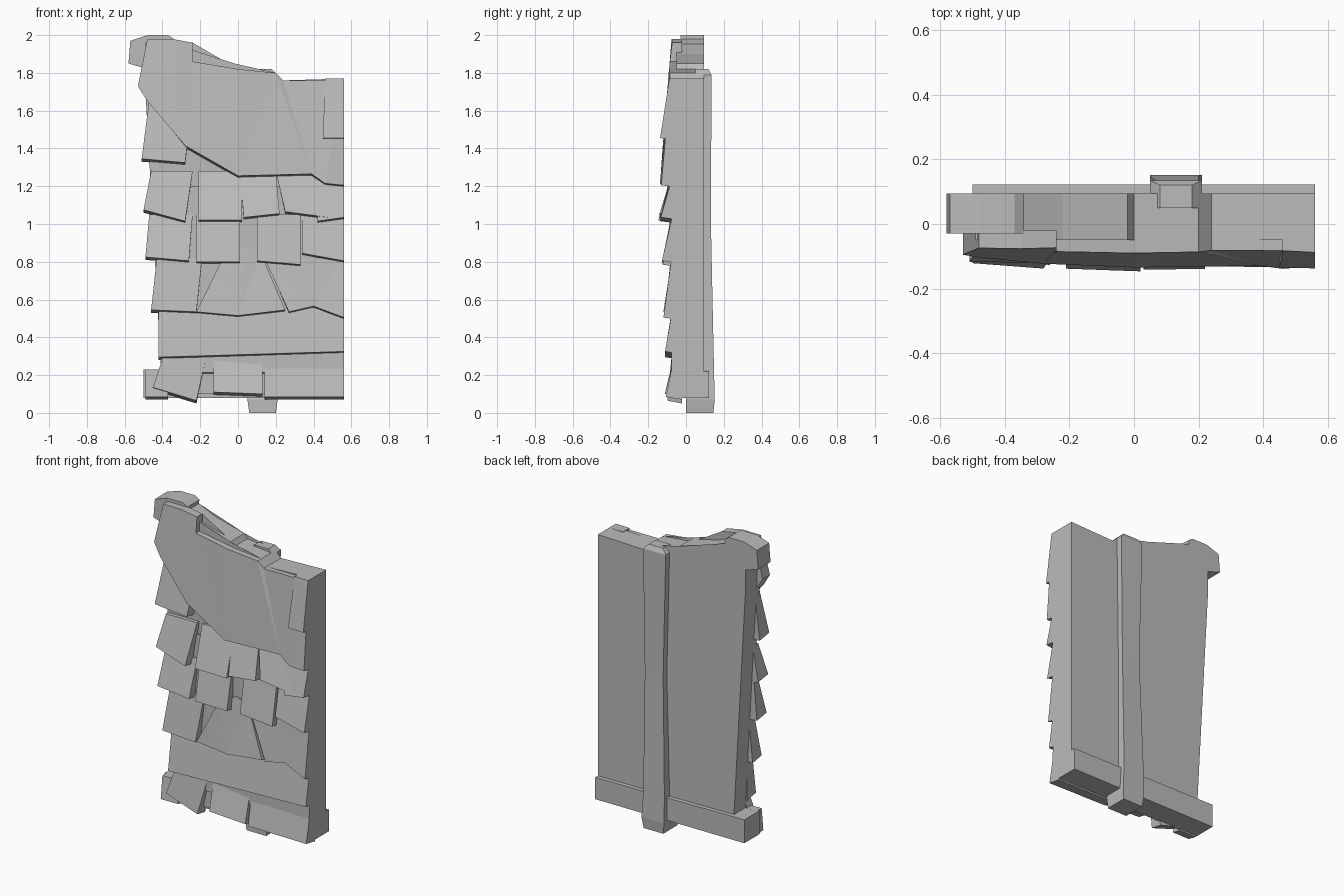
import bpy
import bmesh
import random

random.seed(4)
if "Cube" in bpy.data.objects:
    bpy.data.objects.remove(bpy.data.objects["Cube"], do_unlink=True)

grey = bpy.data.materials.new("weathered grey")
grey.use_nodes = True
colour = (0.5, 0.5, 0.5, 1)
grey.diffuse_color = colour
grey.node_tree.nodes["Principled BSDF"].inputs["Base Color"].default_value = colour

RIGHT_END = 0.56


def loft(name, rings):
    """Join matching rings of points into a closed solid."""
    bm = bmesh.new()
    loops = [[bm.verts.new(point) for point in ring] for ring in rings]
    for lower, upper in zip(loops, loops[1:]):
        for i in range(len(lower)):
            bm.faces.new((lower[i - 1], lower[i], upper[i], upper[i - 1]))
    bm.faces.new(loops[0])
    bm.faces.new(loops[-1])
    bmesh.ops.triangulate(bm, faces=[face for face in bm.faces if len(face.verts) > 4])
    bmesh.ops.recalc_face_normals(bm, faces=bm.faces)
    mesh = bpy.data.meshes.new(name)
    bm.to_mesh(mesh)
    bm.free()
    mesh.materials.append(grey)
    obj = bpy.data.objects.new(name, mesh)
    bpy.context.collection.objects.link(obj)


def plate(name, outline, front, back):
    """Extrude an outline of (x, z) points along y."""
    loft(name, [[(x, y, z) for x, z in outline] for y in (front, back)])


def sheet(name, outline, lip, crest=-0.07):
    """A shingle that thickens toward its lower edge, with a slanted underside."""
    heights = [z for x, z in outline]
    low, high = min(heights), max(heights)
    front, back = [], []
    for x, z in outline:
        rise = (z - low) / (high - low)
        y = lip + (crest - lip) * rise + random.uniform(-0.008, 0.008)
        front.append((x, y, z + 0.015 * (rise < 0.5)))
        back.append((x, -0.02, z))
    loft(name, [front, back])


def course(name, lip, top, tiles):
    """A row of tiles given as left, right, low edge, tilt of that edge and lean."""
    for number, (left, right, low, tilt, lean) in enumerate(tiles, 1):
        outline = [(left, top), (right, top),
                   (right + lean, low - tilt), (left + lean, low + tilt)]
        sheet(f"{name}_shingle_{number}", outline, lip)


# Backing panel with its uneven top edge
plate("backing_panel", [(-0.4, 0.1), (RIGHT_END, 0.1), (RIGHT_END, 1.77), (0.24, 1.76),
                        (0.2, 1.8), (0, 1.82), (-0.02, 1.85), (-0.22, 1.9),
                        (-0.36, 1.96), (-0.49, 1.96), (-0.49, 1.7)], -0.05, 0.095)

# Curled upper corner
plate("curled_corner", [(-0.58, 1.85), (-0.57, 1.97), (-0.48, 2), (-0.37, 2),
                        (-0.34, 1.98), (-0.38, 1.78), (-0.48, 1.82)], -0.03, 0.095)

# Lower beam across the back
plate("lower_beam", [(-0.5, 0.08), (RIGHT_END, 0.08), (RIGHT_END, 0.22), (-0.5, 0.23)],
      -0.03, 0.122)

# Upright post, uneven along its length
post = []
for z, left, right, near, far in [(0, 0.06, 0.2, 0, 0.145), (0.07, 0.05, 0.21, 0, 0.152),
                                  (0.24, 0.05, 0.2, 0.05, 0.148), (1, 0.07, 0.2, 0.05, 0.132),
                                  (1.79, 0.05, 0.21, 0.05, 0.135), (1.82, 0.08, 0.18, 0.05, 0.12)]:
    post.append([(left, near, z), (right, near, z), (right, far, z), (left, far, z)])
loft("upright_post", post)

# Large top sheet with stepped edges, and the tile below its left side
sheet("top_sheet", [(-0.48, 1.98), (-0.35, 1.98), (-0.24, 1.96), (-0.24, 1.86), (0, 1.82),
                    (0.2, 1.8), (0.24, 1.76), (RIGHT_END, 1.76), (RIGHT_END, 1.19),
                    (0.46, 1.2), (0.39, 1.25), (0, 1.24), (-0.28, 1.4),
                    (-0.48, 1.65), (-0.53, 1.73)], -0.135)
course("upper_left", -0.125, 1.66, [(-0.47, -0.24, 1.32, 0.01, -0.04)])

# Courses of small tiles
course("second_course", -0.14, 1.28, [(-0.46, -0.24, 1.03, 0.03, -0.04),
                                      (-0.21, 0.02, 1.005, 0, 0),
                                      (0.01, 0.2, 1.03, -0.01, 0.02),
                                      (0.2, 0.43, 1.035, 0.015, 0.05),
                                      (0.42, RIGHT_END, 1.01, -0.01, 0)])
course("third_course", -0.125, 1.05, [(-0.47, -0.24, 0.8, 0.01, -0.02),
                                      (-0.22, 0.01, 0.785, 0, 0),
                                      (0.1, 0.33, 0.78, 0.01, 0),
                                      (0.34, RIGHT_END, 0.81, 0.02, 0)])

# Fourth course with broad, angled sheets
course("fourth_course", -0.115, 0.82, [(-0.43, -0.19, 0.525, 0.005, -0.03)])
sheet("fourth_course_middle", [(-0.08, 0.82), (0.04, 0.88), (0.12, 0.85),
                               (0.25, 0.53), (0, 0.5), (-0.22, 0.52)], -0.115)
sheet("fourth_course_right", [(0.14, 0.82), (RIGHT_END, 0.82), (RIGHT_END, 0.49),
                              (0.4, 0.55), (0.27, 0.52)], -0.115)

# Lowest courses
course("fifth_course", -0.11, 0.55, [(-0.42, RIGHT_END, 0.295, -0.015, 0)])
course("bottom_course", -0.105, 0.29, [(-0.4, -0.17, 0.085, 0.035, -0.05),
                                       (-0.13, 0.13, 0.09, 0.005, 0),
                                       (0.14, RIGHT_END, 0.07, 0, 0)])
course("bottom_corner", -0.08, 0.23, [(-0.49, -0.37, 0.07, 0, 0)])

# Thin underlay in the gaps and the raised tile at the upper right
sheet("underlay", [(-0.4, 1.2), (RIGHT_END, 1.2), (RIGHT_END, 0.2), (-0.36, 0.2)],
      -0.075, -0.06)
sheet("raised_corner_tile", [(0.46, 1.77), (RIGHT_END, 1.77), (RIGHT_END, 1.44),
                             (0.45, 1.44)], -0.13, -0.08)
